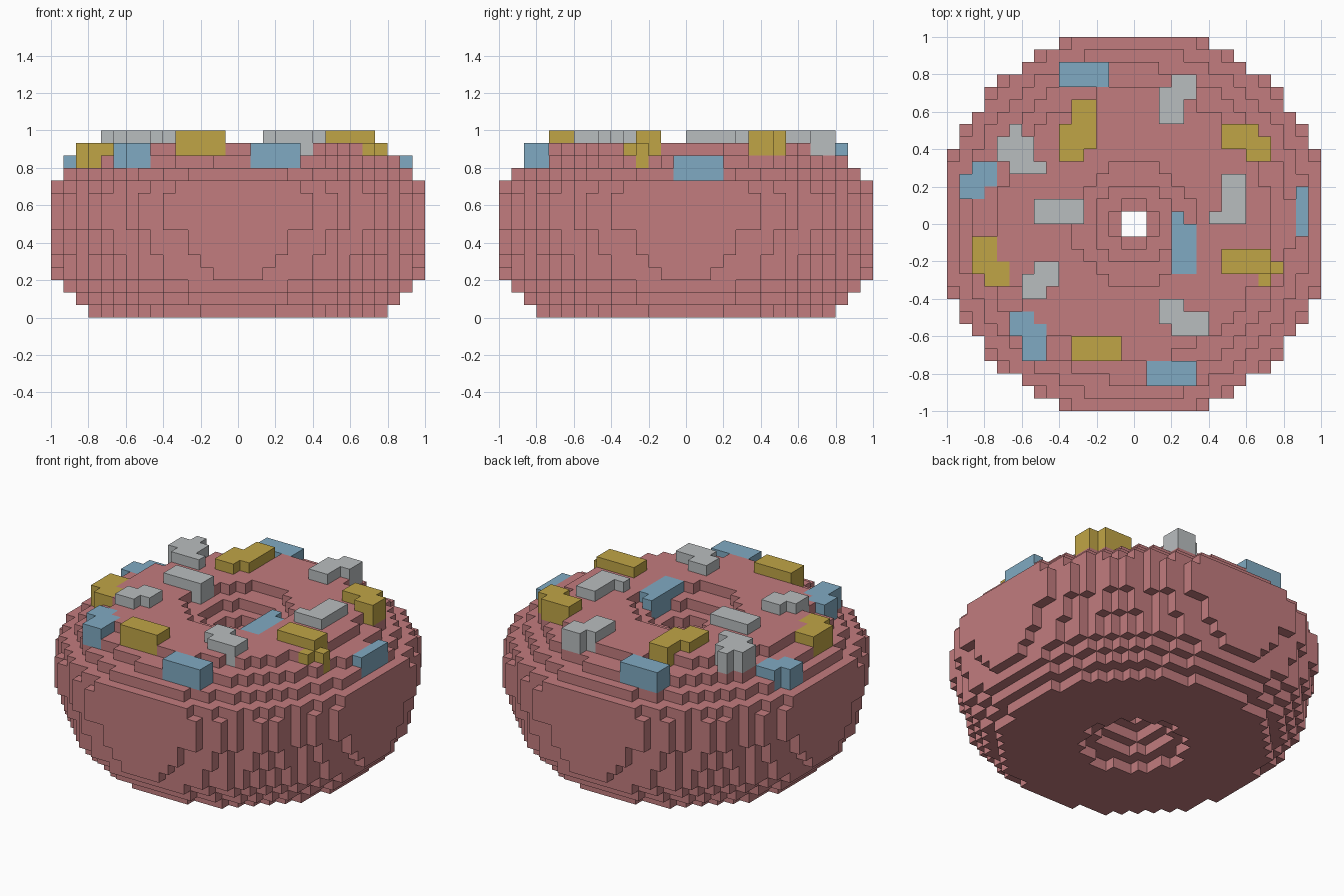
import bpy, bmesh, math

cube = bpy.data.objects.get("Cube")
if cube:
    bpy.data.objects.remove(cube, do_unlink=True)

U = 1 / 15  # size of one block


def material(name, rgb):
    lin = [(c / 255 / 12.92) if c < 11 else ((c / 255 + 0.055) / 1.055) ** 2.4 for c in rgb]
    m = bpy.data.materials.new(name)
    m.use_nodes = True
    m.diffuse_color = (*lin, 1)
    m.node_tree.nodes["Principled BSDF"].inputs["Base Color"].default_value = (*lin, 1)
    return m


PINK = material("pink_glaze", (194, 124, 126))
BLUE = material("blue_sugar", (128, 170, 194))
YELLOW = material("yellow_sugar", (192, 165, 70))
GREY = material("pale_grey_sugar", (185, 189, 191))

# Ring profile from the bottom layer up: (hole radius, outer radius) in blocks
RINGS = [(4.6, 11.9), (3.2, 13.1), (2.3, 14.0), (1.2, 14.65), (1.2, 14.8), (1.2, 15.0),
         (1.2, 15.1), (1.2, 15.6), (1.2, 15.6), (1.2, 15.6), (1.2, 15.3), (2.0, 14.0),
         (3.2, 12.67), (4.85, 10.9)]

# Sprinkles: name, material, top layer, rectangles (x0, x1, y0, y1) in blocks
SPRINKLES = [
    ("back_blue_sprinkle", BLUE, 13, [(-6, -2, 11, 13)]),
    ("back_grey_sprinkle", GREY, 14, [(3, 5, 10, 12), (2, 4, 8, 11)]),
    ("back_yellow_sprinkle", YELLOW, 14, [(-5, -3, 6, 10), (-6, -4, 5, 8)]),
    ("back_left_yellow_sprinkle", YELLOW, 14, [(7, 10, 6, 8), (9, 11, 5, 7)]),
    ("back_right_grey_sprinkle", GREY, 14, [(-11, -8, 5, 7), (-10, -9, 7, 8), (-10, -7, 4, 5)]),
    ("right_blue_sprinkle", BLUE, 12, [(-13, -11, 3, 5), (-14, -12, 2, 4)]),
    ("right_grey_sprinkle", GREY, 14, [(-8, -4, 0, 2)]),
    ("left_grey_sprinkle", GREY, 14, [(7, 9, 0, 4), (6, 8, 0, 1)]),
    ("left_blue_sprinkle", BLUE, 12, [(13, 14, -1, 3)]),
    ("right_yellow_sprinkle", YELLOW, 13, [(-13, -11, -4, -1), (-12, -10, -5, -3)]),
    ("left_yellow_sprinkle", YELLOW, 14, [(7, 11, -4, -2)]),
    ("left_yellow_sprinkle_end", YELLOW, 13, [(11, 12, -4, -3), (10, 11, -5, -3)]),
    ("hole_blue_sprinkle", BLUE, 13, [(3, 5, -4, 0), (3, 4, 0, 1)]),
    ("front_right_grey_sprinkle", GREY, 14, [(-8, -6, -5, -3), (-9, -7, -6, -4)]),
    ("front_left_grey_sprinkle", GREY, 14, [(2, 4, -8, -6), (3, 6, -9, -7)]),
    ("front_right_blue_sprinkle", BLUE, 13, [(-10, -8, -9, -7), (-9, -7, -11, -8)]),
    ("front_yellow_sprinkle", YELLOW, 14, [(-5, -1, -11, -9)]),
    ("front_blue_sprinkle", BLUE, 13, [(1, 5, -13, -11)]),
]

# Fill the ring with blocks
ring = {(i, j, k) for k, (hole, outer) in enumerate(RINGS)
        for i in range(-15, 15) for j in range(-15, 15)
        if hole < math.hypot(i + 0.5, j + 0.5) < outer}

# Each sprinkle is two blocks deep and replaces the ring where they meet
parts = []
taken = set()
for name, mat, top, rects in SPRINKLES:
    cells = {(i, j, k) for x0, x1, y0, y1 in rects
             for i in range(x0, x1) for j in range(y0, y1) for k in (top - 1, top)}
    cells -= taken
    taken |= cells
    parts.append((name, mat, cells))
parts.append(("ring_body", PINK, ring - taken))
occupied = ring | taken


def build(name, mat, cells):
    """Make one object from the exposed sides of its blocks."""
    bm = bmesh.new()
    verts = {}

    def corner(p):
        if p not in verts:
            verts[p] = bm.verts.new([c * U for c in p])
        return verts[p]

    for cell in cells:
        for axis in range(3):
            for side in (0, 1):
                near = list(cell)
                near[axis] += 2 * side - 1
                if tuple(near) in occupied:
                    continue
                loop = []
                for a, b in ((0, 0), (1, 0), (1, 1), (0, 1)):
                    p = list(cell)
                    p[axis] += side
                    p[(axis + 1) % 3] += a
                    p[(axis + 2) % 3] += b
                    loop.append(corner(tuple(p)))
                bm.faces.new(loop if side else loop[::-1])
    mesh = bpy.data.meshes.new(name)
    bm.to_mesh(mesh)
    bm.free()
    mesh.materials.append(mat)
    bpy.context.collection.objects.link(bpy.data.objects.new(name, mesh))


for part in parts:
    build(*part)
